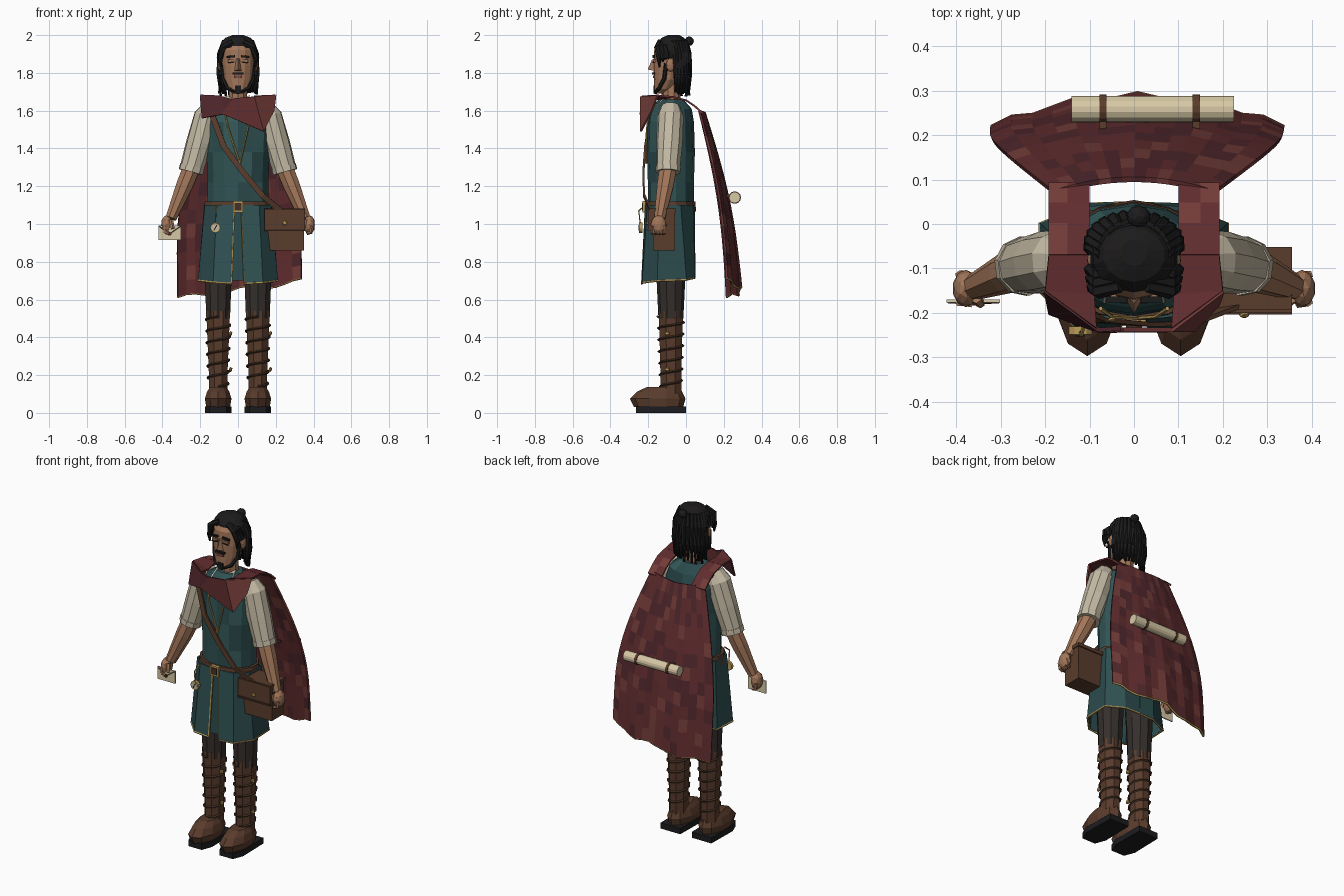
import bpy, bmesh, random
from math import sin, cos, pi, radians
from mathutils import Vector, Matrix

random.seed(4)
COL = dict(skin=(.36, .18, .10), hair=(.012, .011, .011), teal=(.03, .085, .088), teal2=(.024, .068, .072),
           teal3=(.036, .10, .10), red=(.12, .026, .028), red2=(.08, .02, .025), red3=(.17, .045, .04),
           cream=(.55, .49, .37), brown=(.10, .045, .025), brown2=(.06, .03, .018), trouser=(.035, .028, .025),
           gold=(.5, .33, .1), dark=(.012, .012, .014), paper=(.68, .58, .38), lip=(.2, .07, .05))
MATS = {}
for key, c in COL.items():
    MATS[key] = bpy.data.materials.new(key)
    MATS[key].diffuse_color = (*c, 1)


def mesh(name, verts, faces, cols, thick=0):
    """Mesh object; several colours are scattered as patches."""
    cols = cols.split()
    me = bpy.data.meshes.new(name)
    me.from_pydata([tuple(v) for v in verts], [], faces)
    for c in cols:
        me.materials.append(MATS[c])
    for p in me.polygons:
        p.material_index = random.randrange(len(cols))
    ob = bpy.data.objects.new(name, me)
    bpy.context.collection.objects.link(ob)
    if thick:
        m = ob.modifiers.new("thickness", 'SOLIDIFY')
        m.thickness, m.offset = thick, 0
    else:
        bm = bmesh.new()
        bm.from_mesh(me)
        bmesh.ops.recalc_face_normals(bm, faces=bm.faces)
        bm.to_mesh(me)
        bm.free()
    return ob


def skin_rings(name, rings, cols, caps=True):
    n, m = len(rings[0]), len(rings)
    faces = [(i*n+j, i*n+(j+1) % n, (i+1)*n+(j+1) % n, (i+1)*n+j) for i in range(m-1) for j in range(n)]
    if caps:
        faces += [tuple(range(n))[::-1], tuple(range((m-1)*n, m*n))]
    return mesh(name, [v for r in rings for v in r], faces, cols)


def loft(name, secs, cols, n=12, caps=True):
    """Horizontal ellipses (x, y, z, rx, ry)."""
    return skin_rings(name, [[(x+rx*cos(2*pi*(j+.5)/n), y+ry*sin(2*pi*(j+.5)/n), z) for j in range(n)]
                             for x, y, z, rx, ry in secs], cols, caps)


def tube(name, pts, radii, cols, n=8):
    """Round sections square to a path."""
    pts = [Vector(p) for p in pts]
    rings = []
    for i, p in enumerate(pts):
        d = pts[min(i+1, len(pts)-1)] - pts[max(i-1, 0)]
        q = d.to_track_quat('Z', 'Y')
        r = radii[i] if isinstance(radii, list) else radii
        rings.append([p + q @ Vector((r*cos(2*pi*j/n), r*sin(2*pi*j/n), 0)) for j in range(n)])
    return skin_rings(name, rings, cols)


def box(name, c, s, col, rot=0):
    x, y, z = (v/2 for v in s)
    r = Matrix.Rotation(radians(rot), 3, 'Y')
    rings = [[Vector(c) + r @ Vector((a*x, b*y, k*z)) for a, b in ((-1, -1), (1, -1), (1, 1), (-1, 1))] for k in (-1, 1)]
    return skin_rings(name, rings, col)


def ball(name, c, s, col, sub=2):
    bm = bmesh.new()
    bmesh.ops.create_icosphere(bm, subdivisions=sub, radius=1)
    v = [(c[0]+q.co.x*s[0], c[1]+q.co.y*s[1], c[2]+q.co.z*s[2]) for q in bm.verts]
    f = [[q.index for q in p.verts] for p in bm.faces]
    bm.free()
    return mesh(name, v, f, col)


# Torso, neck and belt
loft("tunic_torso", [(0, -.08, 1.09, .165, .122), (0, -.08, 1.22, .165, .122), (0, -.08, 1.38, .172, .127),
                     (0, -.08, 1.54, .178, .122), (0, -.08, 1.61, .15, .11), (0, -.08, 1.66, .075, .065)], "teal teal2 teal3", 14)
loft("neck", [(0, -.078, 1.6, .055, .05), (0, -.08, 1.75, .048, .05)], "skin", 10)
loft("belt", [(0, -.083, 1.065, .186, .137), (0, -.083, 1.12, .18, .132)], "brown", 14)
box("belt_buckle", (0, -.222, 1.092), (.055, .014, .06), "gold")
box("belt_buckle_inset", (0, -.228, 1.092), (.035, .01, .04), "brown2")
for s in (-1, 1):
    mesh("shirt_collar", [(0, -.165, 1.58), (s*.07, -.175, 1.61), (s*.06, -.1, 1.68), (s*.03, -.13, 1.66)], [(0, 1, 2, 3)], "cream", .008)
    tube("neckline_trim", [(s*.075, -.19, 1.61), (s*.05, -.208, 1.5), (.01, -.212, 1.32)], .005, "gold", 5)

# Skirt in two halves with an open front
TOP = [(.02, -.212), (.11, -.2), (.172, -.14), (.175, -.03), (.1, .035), (0, .042)]
HEM = [(.035, -.232, .685), (.13, -.228, .69), (.207, -.15, .70), (.207, .0, .705), (.1, .042, .715), (0, .045, .715)]
for s in (-1, 1):
    v = [(s*x, y, 1.1) for x, y in TOP]
    w = [(s*x, y, z) for x, y, z in HEM]
    mesh("skirt_half", v + w, [(i, i+1, i+7, i+6) for i in range(5)], "teal teal2", .01)
    tube("skirt_hem_trim", [(x*1.01, y*1.01, z) for x, y, z in w], .006, "gold", 5)
    tube("skirt_front_trim", [v[0], w[0]], .006, "gold", 5)
mesh("skirt_inner_panel", [(-.06, -.19, 1.1), (.06, -.19, 1.1), (.06, -.205, .7), (-.06, -.205, .7)], [(0, 1, 2, 3)], "teal2", .008)

# Legs and boots
for s in (-1, 1):
    x = s*.105
    loft("trouser_leg", [(x, -.08, .5, .066, .066), (x, -.08, .75, .076, .078), (x*.9, -.08, 1.08, .085, .09)], "trouser", 10)
    loft("boot_shaft", [(x, -.08, .1, .054, .06), (x, -.08, .2, .053, .06), (x, -.08, .4, .062, .065), (x, -.08, .54, .068, .07)], "brown brown", 8)
    loft("boot_foot", [(x, -.145, .03, .066, .13), (x, -.15, .075, .074, .147), (x, -.14, .112, .062, .12), (x, -.12, .138, .045, .085)], "brown", 10)
    mesh_pts = [(-.045, -.265), (.045, -.265), (.07, -.2), (.066, .0), (-.066, .0), (-.07, -.2)]
    skin_rings("boot_sole", [[(x+a, b, z) for a, b in mesh_pts] for z in (0, .035)], "dark")
    wrap = []
    for k in range(61):
        t = k/60
        a, r = -pi/2 + t*12*pi, .056 + .012*t
        wrap.append((x + r*cos(a), -.08 + (r+.003)*sin(a), .14 + .37*t))
    tube("boot_lace_wrap", wrap, .006, "brown2", 4)
    for z in (.23, .42):
        ball("boot_buckle", (x+.066, -.1, z), (.01, .014, .014), "gold", 1)

# Arms, sleeves and hands
for s in (-1, 1):
    tube("sleeve", [(s*.135, -.082, 1.62), (s*.165, -.083, 1.57), (s*.205, -.087, 1.43), (s*.248, -.095, 1.285)], [.05, .07, .07, .063], "cream", 10)
    tube("sleeve_cuff", [(s*.242, -.094, 1.305), (s*.25, -.095, 1.275)], .067, "cream", 10)
    tube("forearm", [(s*.24, -.093, 1.31), (s*.285, -.11, 1.2), (s*.355, -.14, 1.03)], [.05, .047, .031], "skin", 8)
    ball("hand", (s*.378, -.145, .995), (.03, .042, .052), "skin")
    tube("thumb", [(s*.355, -.165, 1.02), (s*.345, -.18, .975)], [.014, .01], "skin", 6)
    for k in range(4):
        y = -.175 + k*.02
        tube("finger", [(s*.392, y, .99), (s*.385, y, .955), (s*.365, y-.005, .95)], [.011, .011, .009], "skin", 5)

# Head and face
loft("head", [(0, -.135, 1.692, .028, .028), (0, -.118, 1.715, .055, .052), (0, -.1, 1.765, .077, .07), (0, -.092, 1.84, .086, .08),
              (0, -.088, 1.92, .084, .08), (0, -.085, 1.965, .06, .055)], "skin", 14)
mesh("nose", [(-.011, -.165, 1.878), (.011, -.165, 1.878), (-.02, -.165, 1.81), (.02, -.165, 1.81), (0, -.203, 1.818), (0, -.18, 1.87)],
     [(0, 5, 4, 2), (5, 1, 3, 4), (2, 4, 3), (0, 1, 5), (0, 2, 3, 1)], "skin")
box("moustache", (0, -.172, 1.797), (.06, .014, .012), "hair")
box("lips", (0, -.168, 1.78), (.042, .016, .014), "lip")
box("goatee", (0, -.163, 1.712), (.034, .018, .04), "hair")
for s in (-1, 1):
    box("eyelid", (s*.036, -.166, 1.864), (.034, .014, .014), "skin")
    box("closed_eye_line", (s*.036, -.172, 1.856), (.036, .01, .006), "hair", s*4)
    box("eyebrow", (s*.038, -.17, 1.886), (.046, .014, .011), "hair", s*6)
    tube("jaw_beard", [(s*.084, -.105, 1.85), (s*.078, -.115, 1.77), (s*.055, -.143, 1.718), (0, -.162, 1.697)], .011, "hair", 6)
    ball("ear", (s*.092, -.082, 1.842), (.014, .024, .036), "skin")
    for k in range(3):
        tube("front_lock", [(s*.03, -.14+k*.02, 1.965), (s*.08, -.152+k*.02, 1.935), (s*(.094+.003*k), -.142+k*.02, 1.875),
                            (s*.092, -.14+k*.02, 1.83+k*.03)], [.014, .017, .014, .005], "hair", 6)

# Hair cap, hanging strands and bun
loft("hair_cap", [(0, -.055, 1.88, .096, .075), (0, -.07, 1.92, .1, .085), (0, -.073, 1.955, .094, .08), (0, -.07, 1.985, .07, .06),
                  (0, -.065, 2.0, .03, .03)], "hair", 14)
for row, r in enumerate((1, .84)):
    for k in range(15):
        a = radians(-6 + 192*k/14)
        x, y = .096*cos(a)*r, -.048 + .064*sin(a)*r
        tube("hair_strand", [(x*.75, y-.015, 1.97), (x, y, 1.9), (x*1.05, y+.003, 1.79),
                             (x*1.03, y, 1.675+random.uniform(0, .03)+row*.01)], [.013, .016, .015, .008], "hair", 6)
ball("hair_bun", (.01, .017, 1.968), (.027, .025, .025), "hair")

# Patchwork cape
NC, NR = 14, 13


def cape(u, t):
    z = (1.585 + .015*abs(u))*(1-t) + t*(.655 + .045*u + .014*sin(7*u+1))
    w = .18 + .148*min(1, sin(min(1, t*1.35)*pi/2))
    yc = .10 + .185*t + .03*sin(pi*t)
    return Vector((u*w + .008*t, yc - (.03 + .04*t)*u*u + .007*t*cos(u*14), z))


grid = [cape(-1+2*i/NC, j/NR) for j in range(NR+1) for i in range(NC+1)]
W = NC+1
mesh("cape", grid, [(j*W+i, j*W+i+1, (j+1)*W+i+1, (j+1)*W+i) for j in range(NR) for i in range(NC)], "red red red2 red3 red red2", .012)
tube("cape_hem_trim", grid[-W:], .007, "gold", 5)

# Cape shoulder bands and front shawl flaps
for s in (-1, 1):
    band = [(y, z) for y, z in ((-.07, 1.672), (.0, 1.655), (.045, 1.625), (.09, 1.585))]
    mesh("cape_shoulder_band", [(s*x, y, z) for y, z in band for x in (.1, .15, .192)],
         [(3*j+i, 3*j+i+1, 3*j+i+4, 3*j+i+3) for j in range(3) for i in range(2)], "red red3", .01)
    mesh("shawl_shoulder", [(s*.1, -.07, 1.672), (s*.192, -.07, 1.672), (s*.2, -.15, 1.68), (s*.085, -.235, 1.675), (s*.09, -.16, 1.66)],
         [(0, 1, 2, 4), (4, 2, 3)], "red", .01)
mesh("shawl_left_flap", [(-.2, -.15, 1.68), (-.08, -.238, 1.675), (-.03, -.235, 1.66), (-.08, -.24, 1.58), (-.19, -.2, 1.56)], [(0, 1, 3, 4), (1, 2, 3)], "red2", .01)
mesh("shawl_right_flap", [(-.09, -.24, 1.585), (-.025, -.238, 1.665), (.085, -.238, 1.675), (.2, -.15, 1.68), (.135, -.238, 1.49), (.19, -.18, 1.6)],
     [(0, 1, 2, 4), (2, 3, 5, 4)], "red3 red", .01)

# Rolled map on the back
tube("scroll", [(-.14, .258, 1.14), (.225, .258, 1.14)], .03, "paper", 14)
for x in (-.07, .14):
    tube("scroll_tie", [(x-.008, .258, 1.14), (x+.008, .258, 1.14)], .033, "brown", 14)
    box("scroll_strap", (x, .225, 1.15), (.016, .06, .014), "brown")

# Satchel with cross-body strap
box("satchel_body", (.25, -.117, .965), (.2, .115, .21), "brown")
box("satchel_flap", (.248, -.185, 1.02), (.215, .03, .115), "brown")
box("satchel_lid", (.248, -.122, 1.072), (.215, .14, .02), "brown")
box("satchel_flap_edge", (.248, -.201, .968), (.215, .006, .01), "brown2")
ball("satchel_clasp", (.248, -.204, 1.005), (.013, .008, .013), "gold", 1)
strap = [(-.15, -.02, 1.62), (-.15, -.1, 1.635), (-.135, -.19, 1.57), (-.075, -.216, 1.41), (.03, -.226, 1.27), (.13, -.222, 1.15), (.24, -.18, 1.06)]
mesh("satchel_strap", [(x+d, y, z+d*.6) for x, y, z in strap for d in (-.013, .013)], [(2*i, 2*i+1, 2*i+3, 2*i+2) for i in range(6)], "brown", .01)
ball("strap_stud", (-.05, -.215, 1.6), (.01, .006, .01), "gold", 1)

# Pocket compass on its chain
tube("compass_chain", [(-.11, -.215, 1.1), (-.118, -.25, 1.07), (-.12, -.242, 1.0)], .004, "gold", 4)
tube("compass_case", [(-.12, -.23, .98), (-.12, -.248, .98)], .027, "gold", 12)
tube("compass_dial", [(-.12, -.247, .98), (-.12, -.25, .98)], .02, "cream", 12)
box("compass_needle", (-.12, -.251, .98), (.005, .003, .032), "dark", 30)

# Sealed letter in the hand
box("letter", (-.361, -.173, .953), (.12, .007, .076), "paper")
tube("letter_fold", [(-.418, -.177, .988), (-.361, -.178, .948), (-.304, -.177, .988)], .002, "brown2", 4)
tube("letter_seal", [(-.361, -.175, .948), (-.361, -.183, .948)], .01, "red2", 8)
